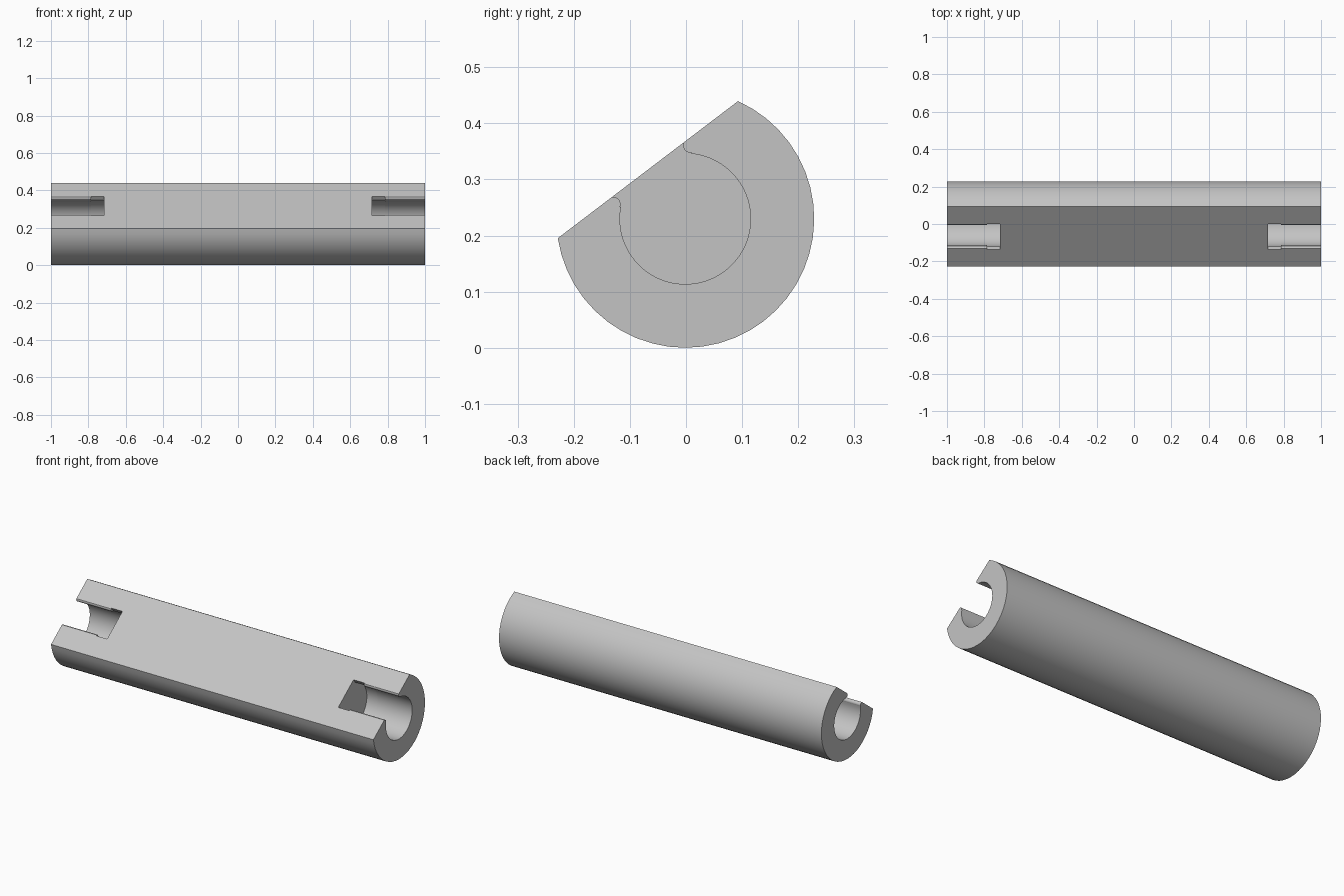
import bpy, bmesh, math

if "Cube" in bpy.data.objects:
    bpy.data.objects.remove(bpy.data.objects["Cube"])

R, FLAT = 0.2298, 0.110            # outer radius, distance from axis to flat
BORE, RELIEF, SLOT = 0.1165, 0.119, 0.085
CY, CZ, TILT = -0.0013, 0.2298, math.radians(37.25)

steel = bpy.data.materials.new("light grey")
steel.use_nodes = True
steel.diffuse_color = (0.55, 0.55, 0.55, 1)
steel.node_tree.nodes["Principled BSDF"].inputs["Base Color"].default_value = (0.55, 0.55, 0.55, 1)


def arc(radius, start, end, steps, u=0.0, v=0.0):
    """Points on an arc in the section plane, angles in radians."""
    angles = [start + (end - start) * i / steps for i in range(steps + 1)]
    return [(u + radius * math.cos(a), v + radius * math.sin(a)) for a in angles]


def prism(name, profile, x0, x1):
    """Extrude a section along x, tilted so the flat leans to the front."""
    c, s = math.cos(TILT), math.sin(TILT)
    bm = bmesh.new()
    face = bm.faces.new([bm.verts.new((x0, CY + u * c - v * s, CZ + u * s + v * c))
                         for u, v in profile])
    ext = bmesh.ops.extrude_face_region(bm, geom=[face])
    for vert in ext["geom"]:
        if isinstance(vert, bmesh.types.BMVert):
            vert.co.x = x1
    bmesh.ops.recalc_face_normals(bm, faces=bm.faces)
    mesh = bpy.data.meshes.new(name)
    bm.to_mesh(mesh)
    bm.free()
    mesh.materials.append(steel)
    obj = bpy.data.objects.new(name, mesh)
    bpy.context.collection.objects.link(obj)
    return obj


# Round bar with one flat side
a = math.asin(FLAT / R)
bar = prism("flatted_bar", arc(R, math.pi - a, math.tau + a, 32), -1, 1)

# Bore section: open circle whose mouth has rounded lips
lip = 0.013
lip_u, lip_v = SLOT + 0.0015, 0.0985
k = math.atan2(lip_v, lip_u)
mouth = math.atan2(0.087, 0.078)
right_lip = arc(lip, k + math.pi + 0.25, math.pi - 1.1, 8, lip_u, lip_v)
left_lip = [(-u, v) for u, v in reversed(right_lip)]
top = 0.14
edge = right_lip[-1][0]
bore = (arc(BORE, math.pi - mouth, math.tau + mouth, 48) + right_lip
        + [(edge, top), (-edge, top)] + left_lip)

# Relief section: slightly wider, with straight slot walls
b = math.acos(SLOT / RELIEF)
relief = arc(RELIEF, math.pi - b, math.tau + b, 48) + [(SLOT, top), (-SLOT, top)]

# Cut the same pocket into both ends
bpy.context.view_layer.objects.active = bar
for side in (1, -1):
    for name, section, x0, x1 in (("relief_cutter", relief, 0.717, 0.785),
                                  ("bore_cutter", bore, 0.75, 1.05)):
        cutter = prism(name, section, side * x0, side * x1)
        cutter.hide_render = True
        mod = bar.modifiers.new(name, "BOOLEAN")
        mod.operation, mod.solver, mod.object = "DIFFERENCE", "EXACT", cutter
        bpy.ops.object.modifier_apply(modifier=mod.name)
        bpy.data.objects.remove(cutter)

# Smooth the curved faces, keep edges crisp
bpy.ops.object.select_all(action="DESELECT")
bar.select_set(True)
bpy.ops.object.shade_smooth_by_angle(angle=math.radians(30))
